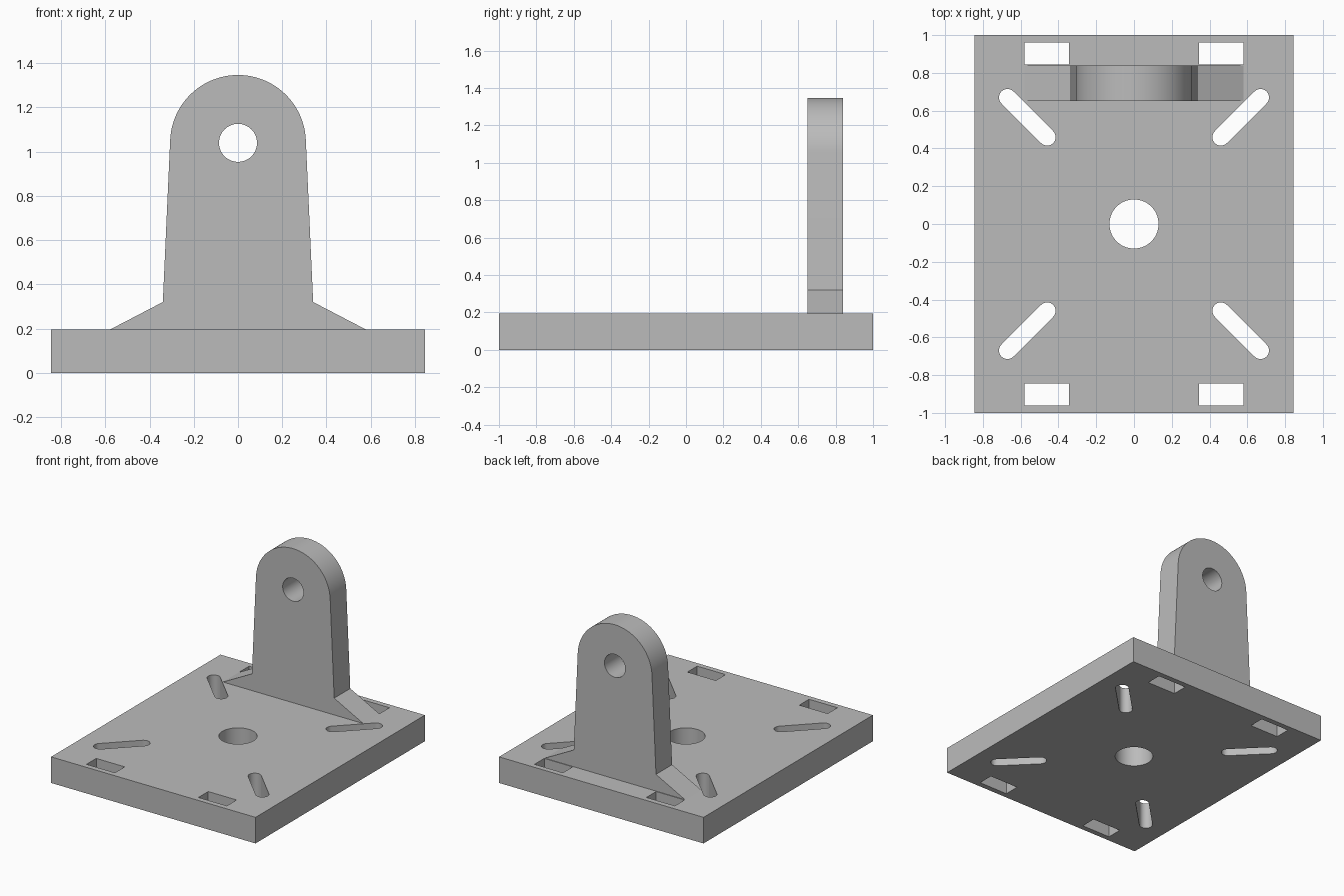
import bpy
import bmesh
from math import pi, sin, cos, radians

cube = bpy.data.objects.get("Cube")
if cube:
    bpy.data.objects.remove(cube, do_unlink=True)

GREY = (0.5, 0.5, 0.5, 1)
grey = bpy.data.materials.new("plain grey")
grey.diffuse_color = GREY
grey.use_nodes = True
grey.node_tree.nodes["Principled BSDF"].inputs["Base Color"].default_value = GREY


def arc(cx, cy, r, start, end, steps):
    """Points along an arc, angles in radians."""
    angles = [start + (end - start) * i / steps for i in range(steps + 1)]
    return [(cx + r * cos(a), cy + r * sin(a)) for a in angles]


def circle(cx, cy, r, steps=64):
    return arc(cx, cy, r, 0, 2 * pi, steps)[:-1]


def rectangle(x0, y0, x1, y1):
    return [(x0, y0), (x1, y0), (x1, y1), (x0, y1)]


def mirrored(loop):
    """The loop repeated in all four quadrants."""
    return [[(x * sx, y * sy) for x, y in loop] for sx in (1, -1) for sy in (1, -1)]


def extruded(name, loops, depth, location, tilt=0):
    """Solid from an outline and its holes, centred on its thickness."""
    curve = bpy.data.curves.new(name, "CURVE")
    curve.dimensions = "2D"
    curve.fill_mode = "BOTH"
    curve.extrude = depth / 2
    for loop in loops:
        spline = curve.splines.new("POLY")
        spline.points.add(len(loop) - 1)
        for point, (x, y) in zip(spline.points, loop):
            point.co = (x, y, 0, 1)
        spline.use_cyclic_u = True
    source = bpy.data.objects.new(name + " outline", curve)
    bpy.context.collection.objects.link(source)
    bpy.context.view_layer.update()
    mesh = bpy.data.meshes.new_from_object(
        source.evaluated_get(bpy.context.evaluated_depsgraph_get()))
    bpy.data.objects.remove(source, do_unlink=True)
    bpy.data.curves.remove(curve)

    # Weld the caps to the walls
    bm = bmesh.new()
    bm.from_mesh(mesh)
    bmesh.ops.remove_doubles(bm, verts=bm.verts, dist=0.0001)
    bmesh.ops.recalc_face_normals(bm, faces=bm.faces)
    bm.to_mesh(mesh)
    bm.free()
    mesh.name = name
    mesh.materials.clear()
    mesh.materials.append(grey)

    part = bpy.data.objects.new(name, mesh)
    bpy.context.collection.objects.link(part)
    part.location = location
    part.rotation_euler.x = tilt
    bpy.ops.object.select_all(action="DESELECT")
    part.select_set(True)
    bpy.context.view_layer.objects.active = part
    bpy.ops.object.shade_smooth_by_angle(angle=radians(25))
    return part


# Base plate with centre hole, diagonal slots and strap windows
THICK = 0.195
slot = (arc(0.67, 0.67, 0.045, -pi / 4, 3 * pi / 4, 16)
        + arc(0.46, 0.46, 0.045, 3 * pi / 4, 7 * pi / 4, 16))
window = rectangle(0.345, 0.845, 0.58, 0.96)
plate_loops = [rectangle(-0.845, -1, 0.845, 1), circle(0, 0, 0.13)]
plate_loops += mirrored(slot) + mirrored(window)
extruded("base_plate", plate_loops, THICK, (0, 0, THICK / 2))

# Upright lug with flared feet, round top and pin hole
lean = radians(2.5)
lug = [(-0.58, THICK), (0.58, THICK), (0.34, 0.32)]
lug += arc(0, 1.04, 0.307, lean, pi - lean, 48)
lug += [(-0.34, 0.32)]
extruded("upright_lug", [lug, circle(0, 1.04, 0.086)], 0.19, (0, 0.745, 0), pi / 2)
